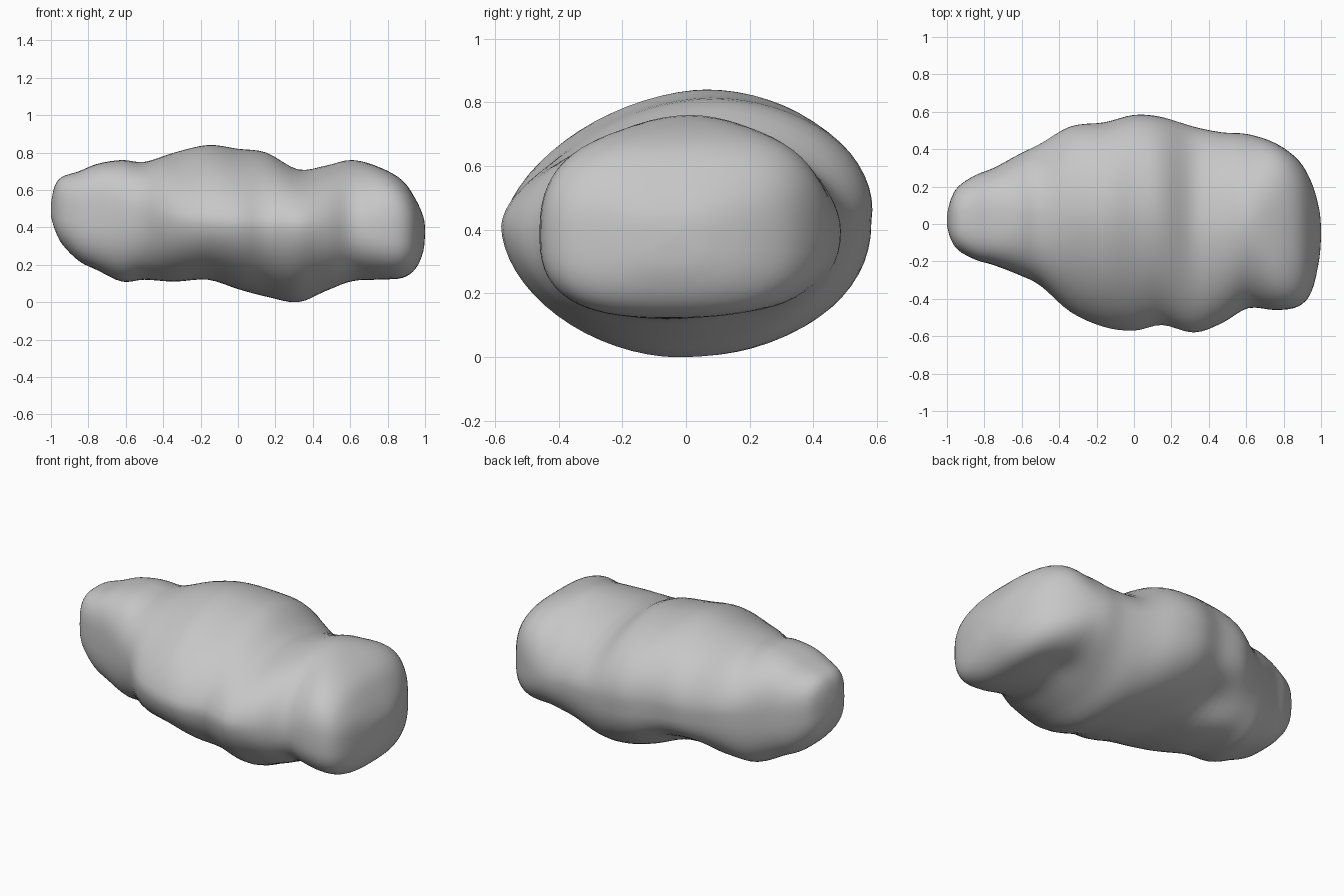
import bpy
import bmesh
import math
from mathutils import Vector

default = bpy.data.objects.get("Cube")
if default:
    bpy.data.objects.remove(default, do_unlink=True)

SIDES = 64   # points around each cross-section
STEPS = 4    # smooth rings between neighbouring sections

# Cross-sections along the body, in hundredths: x, top, bottom, front, back
SECTIONS = [
    (-100, 53, 46, -1, 5), (-98, 62, 39, -8, 13), (-94, 67, 31, -14, 20),
    (-85, 70, 22, -19, 26), (-75, 74, 17, -22, 30), (-62, 76, 11, -27, 37),
    (-50, 75, 12, -33, 43), (-34, 80, 11, -47, 52), (-16, 84, 12, -55, 54),
    (0, 82, 7, -57, 58), (15, 80, 3, -54, 57), (32, 71, 0, -58, 52),
    (47, 73, 6, -53, 49), (61, 76, 11, -45, 48), (76, 72, 12, -46, 43),
    (88, 65, 13, -44, 34), (95, 55, 18, -36, 22), (99, 46, 27, -19, 8),
    (100, 40, 36, -7, -2),
]

# Fullness of each quadrant, in tenths (20 is an ellipse, more is boxier):
# x in hundredths, top front, top back, bottom back, bottom front
FULLNESS = [
    (-100, 30, 26, 28, 28), (-80, 31, 24, 29, 28), (-55, 24, 18, 28, 23),
    (-30, 18, 19, 23, 20), (15, 18, 19, 23, 19), (35, 18, 19, 22, 18),
    (60, 19, 18, 22, 23), (85, 28, 32, 28, 28), (100, 28, 30, 28, 28),
]

# Soft hollows: centre, radius, push direction
DENTS = [
    (Vector((-0.3, 0.37, 0.19)), 0.15, Vector((0, -0.04, 0.04))),
    (Vector((0.66, 0.15, 0.13)), 0.12, Vector((0, 0, 0.02))),
]


def catmull(a, b, c, d, t):
    """Smoothly interpolate between sections b and c."""
    return [0.5 * (2 * q + (r - p) * t + (2 * p - 5 * q + 4 * r - s) * t ** 2
                   + (3 * q - p - 3 * r + s) * t ** 3)
            for p, q, r, s in zip(a, b, c, d)]


def smooth_sections(rows):
    """Return the sections with extra in-between rings, in units."""
    result = []
    last = len(rows) - 1
    for i in range(last):
        quad = [rows[max(0, min(last, i + k))] for k in (-1, 0, 1, 2)]
        result += [catmull(*quad, step / STEPS) for step in range(STEPS)]
    result.append(rows[last])
    return [[value / 100 for value in row] for row in result]


def signed_power(value, power):
    return math.copysign(abs(value) ** power, value)


def smoothstep(low, high, value):
    t = min(max((value - low) / (high - low), 0), 1)
    return t * t * (3 - 2 * t)


def fullness_at(x):
    """Blend the quadrant fullness between its stations."""
    for near, far in zip(FULLNESS, FULLNESS[1:]):
        if x * 100 <= far[0]:
            break
    t = smoothstep(near[0], far[0], x * 100)
    return [(a + (b - a) * t) / 10 for a, b in zip(near[1:], far[1:])]


def ring_points(x, top, bottom, front, back):
    """Rounded section with four quadrants, leaning back in the middle."""
    mid_y = (front + back) / 2
    mid_z = min(max(0.43 - 0.06 * x, bottom + 0.02), top - 0.02)
    top_front, top_back, low_back, low_front = fullness_at(x)
    lean = 0.07 * (1 - smoothstep(0.1, 0.5, abs(x + 0.1)))
    for k in range(SIDES):
        angle = math.tau * k / SIDES
        c, s = math.cos(angle), math.sin(angle)
        if s > 0:
            power = 2 / (top_back if c > 0 else top_front)
        else:
            power = 2 / (low_back if c > 0 else low_front)
        c, s = signed_power(c, power), signed_power(s, power)
        height = top - mid_z if s > 0 else mid_z - bottom
        y = mid_y + c * (back - front) / 2 + lean * max(s, 0)
        point = Vector((x, y, mid_z + s * height))
        shift = Vector()
        for centre, radius, push in DENTS:
            distance = (point - centre).length / radius
            shift += push * math.exp(-distance * distance)
        yield point + shift


def loft(name, sections, material):
    """Skin the sections into one closed smooth body."""
    bm = bmesh.new()
    rings = [[bm.verts.new(p) for p in ring_points(*row)] for row in sections]
    for near, far in zip(rings, rings[1:]):
        for k in range(SIDES):
            j = (k + 1) % SIDES
            bm.faces.new((near[k], near[j], far[j], far[k]))
    bm.faces.new(rings[0])
    bm.faces.new(rings[-1])
    bmesh.ops.recalc_face_normals(bm, faces=bm.faces[:])
    for face in bm.faces:
        face.smooth = True
    mesh = bpy.data.meshes.new(name)
    bm.to_mesh(mesh)
    bm.free()
    mesh.materials.append(material)
    obj = bpy.data.objects.new(name, mesh)
    bpy.context.collection.objects.link(obj)
    return obj


# Plain grey stone colour
grey = bpy.data.materials.new("stone_grey")
grey.use_nodes = True
colour = (0.57, 0.57, 0.57, 1)
grey.diffuse_color = colour
grey.node_tree.nodes["Principled BSDF"].inputs["Base Color"].default_value = colour

# Lumpy boulder body
loft("boulder_body", smooth_sections(SECTIONS), grey)
